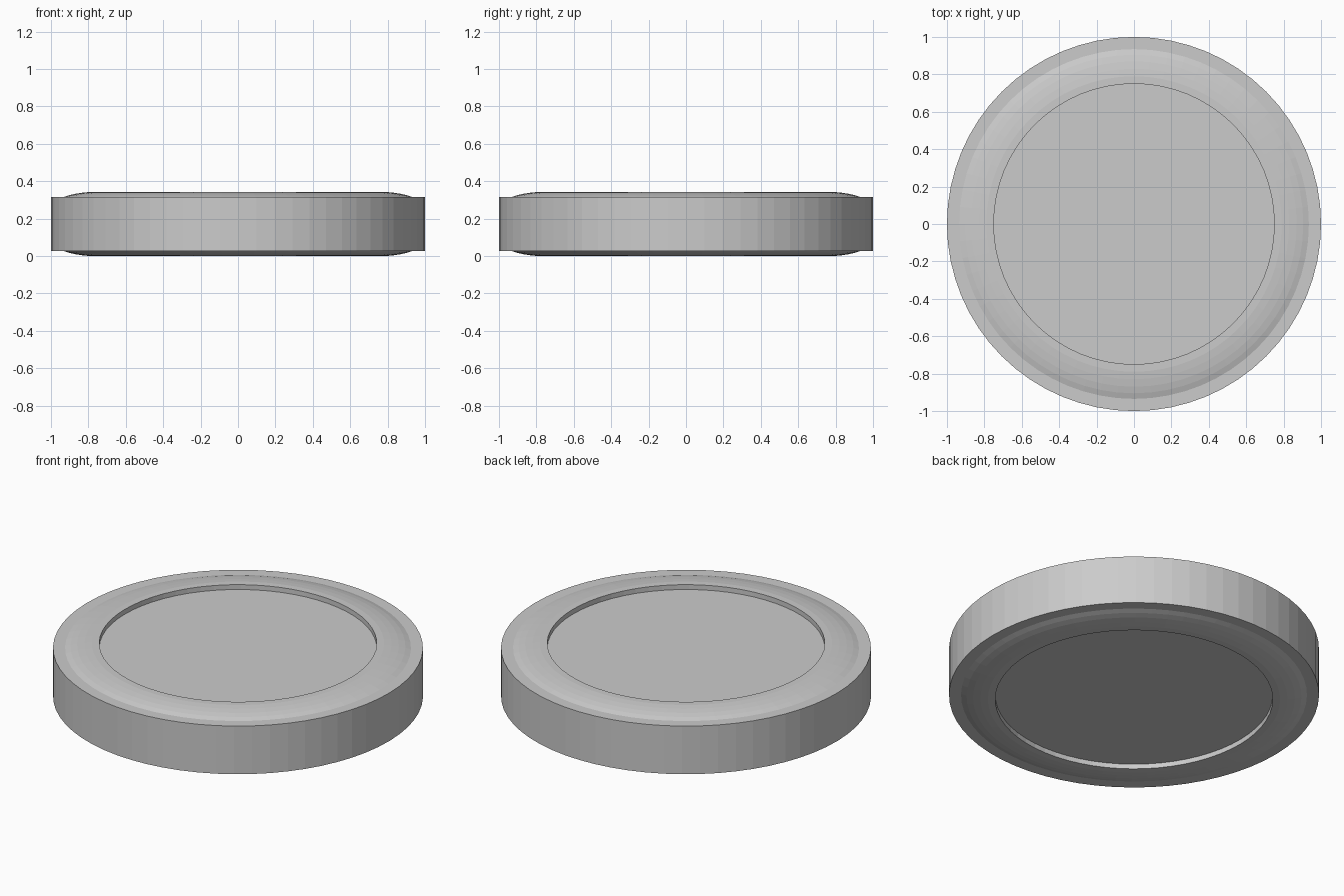
import bpy, bmesh
from math import sin, cos, tau

if "Cube" in bpy.data.objects:
    bpy.data.objects.remove(bpy.data.objects["Cube"])

SEGMENTS = 64
H = 0.343


def lathe(name, profile):
    """Revolve an (r, z) profile round z; r = 0 ends collapse to a pole."""
    bm = bmesh.new()
    rings = []
    for r, z in profile:
        if r == 0:
            rings.append([bm.verts.new((0, 0, z))] * SEGMENTS)
        else:
            rings.append([bm.verts.new((r * cos(tau * i / SEGMENTS), r * sin(tau * i / SEGMENTS), z))
                          for i in range(SEGMENTS)])
    for a, b in zip(rings, rings[1:]):
        for i in range(SEGMENTS):
            j = (i + 1) % SEGMENTS
            bm.faces.new(list(dict.fromkeys((a[i], a[j], b[j], b[i]))))
    bmesh.ops.recalc_face_normals(bm, faces=bm.faces)
    mesh = bpy.data.meshes.new(name)
    bm.to_mesh(mesh)
    bm.free()
    obj = bpy.data.objects.new(name, mesh)
    bpy.context.collection.objects.link(obj)
    return obj


# Half profile from the top centre outwards: recessed floor, raised lip, rim
top = [(0, 0.314), (0.75, 0.314), (0.75, H), (0.79, H), (0.83, 0.339),
       (0.87, 0.333), (0.905, 0.325), (0.935, 0.315), (1, 0.315)]

# Mirror it for the underside
bottom = [(r, H - z) for r, z in reversed(top)]
lathe("disc", top + bottom)
